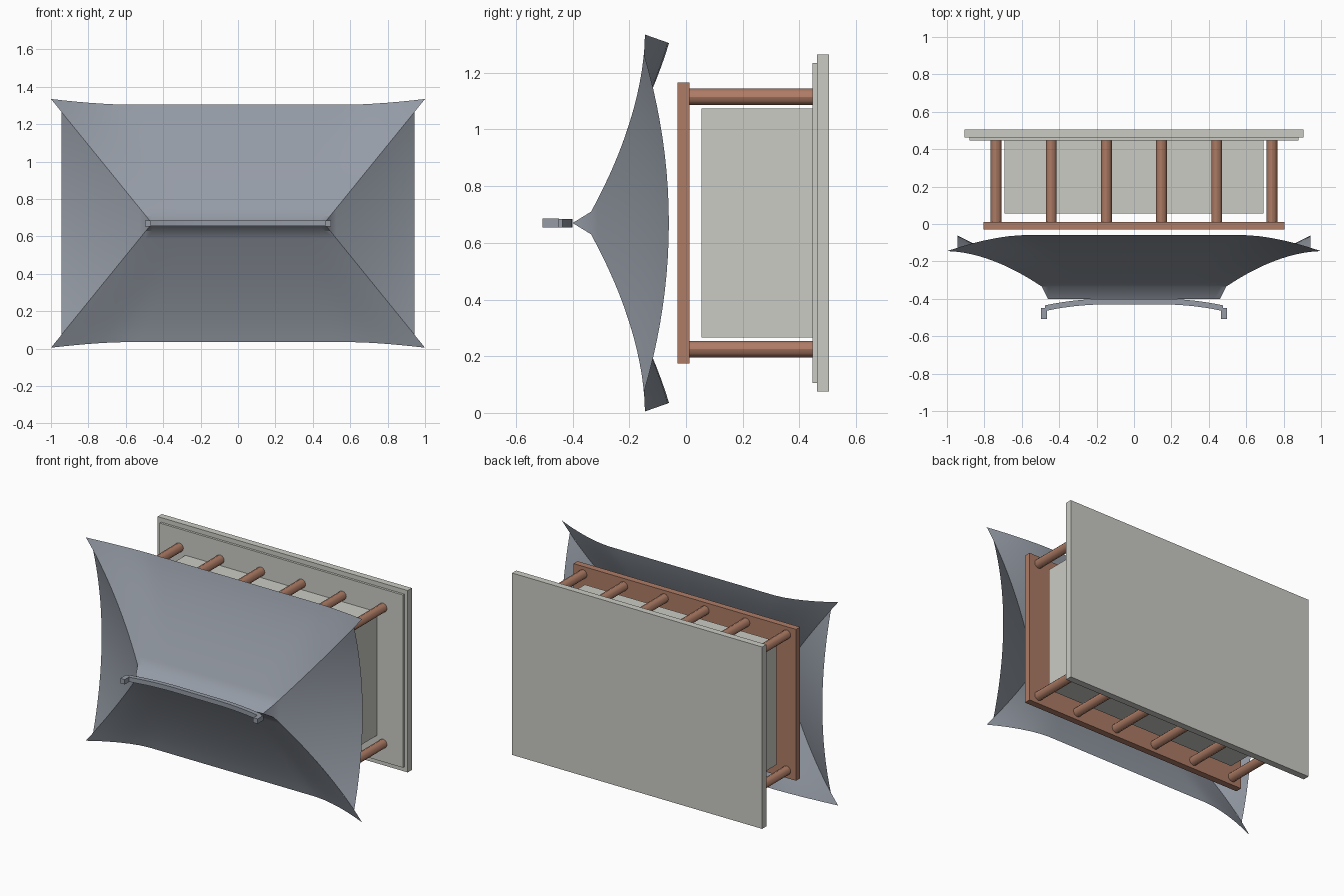
import bpy, math

if "Cube" in bpy.data.objects:
    bpy.data.objects.remove(bpy.data.objects["Cube"])

ZC = 0.67  # height of the model's mid axis


def material(name, rgb):
    m = bpy.data.materials.new(name)
    m.diffuse_color = (*rgb, 1)
    m.use_nodes = True
    m.node_tree.nodes["Principled BSDF"].inputs["Base Color"].default_value = m.diffuse_color
    return m


TILE = material("roof_grey", (0.30, 0.33, 0.38))
WOOD = material("wood_brown", (0.42, 0.20, 0.13))
STONE = material("stone_grey", (0.60, 0.60, 0.56))


def mesh_object(name, verts, faces, mat):
    me = bpy.data.meshes.new(name)
    me.from_pydata(verts, [], faces)
    me.materials.append(mat)
    ob = bpy.data.objects.new(name, me)
    bpy.context.collection.objects.link(ob)
    return ob


def box(name, hx, y0, y1, hz, mat, cx=0):
    bpy.ops.mesh.primitive_cube_add(size=1, location=(cx, (y0 + y1) / 2, ZC))
    ob = bpy.context.object
    ob.name = name
    ob.scale = (2 * hx, y1 - y0, 2 * hz)
    bpy.ops.object.transform_apply(location=False, rotation=False, scale=True)
    ob.data.materials.append(mat)
    return ob


def smooth(ob):
    bpy.ops.object.select_all(action='DESELECT')
    ob.select_set(True)
    bpy.context.view_layer.objects.active = ob
    bpy.ops.object.shade_smooth_by_angle(angle=math.radians(30))


# stepped base, walled room and the beam slab under the roof
box("base_slab", 0.905, 0.462, 0.505, 0.595, STONE)
box("base_step", 0.88, 0.447, 0.462, 0.565, STONE)
box("room_walls", 0.693, 0.055, 0.447, 0.404, STONE)
box("beam_slab", 0.805, -0.03, 0.012, 0.495, WOOD)

# two rows of columns
for side in (-1, 1):
    for i in range(6):
        bpy.ops.mesh.primitive_cylinder_add(
            vertices=12, radius=0.029, depth=0.437,
            location=(-0.737 + 0.2948 * i, 0.229, ZC + side * 0.445),
            rotation=(math.pi / 2, 0, 0))
        col = bpy.context.object
        col.name = "column"
        col.data.materials.append(WOOD)
        smooth(col)


# roof: the hip curve is shared by long and short slopes
def hip_y(t):
    if t < 0.06:
        return -0.40 + 0.065 * t / 0.06
    s = (t - 0.06) / 0.94
    return -0.335 + 0.19 * (1 - (1 - s) ** 1.8)


def hip_x(t):
    return 0.46 + 0.54 * t


def long_point(t, u):
    f = max(0, (abs(u) - 0.6) / 0.4) ** 1.6
    return (u * hip_x(t), hip_y(t) + 0.085 * t * t * (1 - f),
            0.665 * t - 0.03 * t * t * (1 - f))


def short_point(t, u):
    bulge = 0.088 * (t / 0.898) ** 2 * (1 - u * u)
    return (hip_x(t), hip_y(t) + bulge, 0.665 * t * u)


def slope(name, point, t_end, nu, place):
    ts = [0] + [0.06 + (t_end - 0.06) * i / 14 for i in range(15)]
    verts = [place(*point(t, -1 + 2 * j / nu)) for t in ts for j in range(nu + 1)]
    w = nu + 1
    faces = [(i * w + j, i * w + j + 1, (i + 1) * w + j + 1, (i + 1) * w + j)
             for i in range(len(ts) - 1) for j in range(nu)]
    if place(1, 0, 1)[0] * place(1, 0, 1)[2] - ZC < 0:
        faces = [f[::-1] for f in faces]
    smooth(mesh_object(name, verts, faces, TILE))


slope("upper_roof_slope", long_point, 1, 30, lambda x, y, z: (x, y, ZC + z))
slope("lower_roof_slope", long_point, 1, 30, lambda x, y, z: (-x, y, ZC - z))
slope("right_roof_slope", short_point, 0.898, 20, lambda x, y, z: (x, y, ZC - z))
slope("left_roof_slope", short_point, 0.898, 20, lambda x, y, z: (-x, y, ZC + z))

# curved ridge bar with a block at each end
xs = [-0.475 + 0.95 * i / 20 for i in range(21)]


def bow(x):
    return -0.40 - 0.035 * max(0, (abs(x) - 0.15) / 0.325) ** 2


outline = [(x, bow(x)) for x in xs] + [(x, bow(x) - 0.03) for x in reversed(xs)]
n = len(outline)
verts = [(x, y, ZC + s * 0.015) for s in (-1, 1) for x, y in outline]
faces = [(i, (i + 1) % n, n + (i + 1) % n, n + i) for i in range(n)]
faces += [(n + i, n + i + 1, 2 * n - 2 - i, 2 * n - 1 - i) for i in range(20)]
faces += [(i + 1, i, n - 1 - i, n - 2 - i) for i in range(20)]
mesh_object("ridge_bar", verts, [f[::-1] for f in faces], TILE)
for sx in (-1, 1):
    box("ridge_end_block", 0.016, -0.507, -0.448, 0.016, TILE, cx=sx * 0.481)
